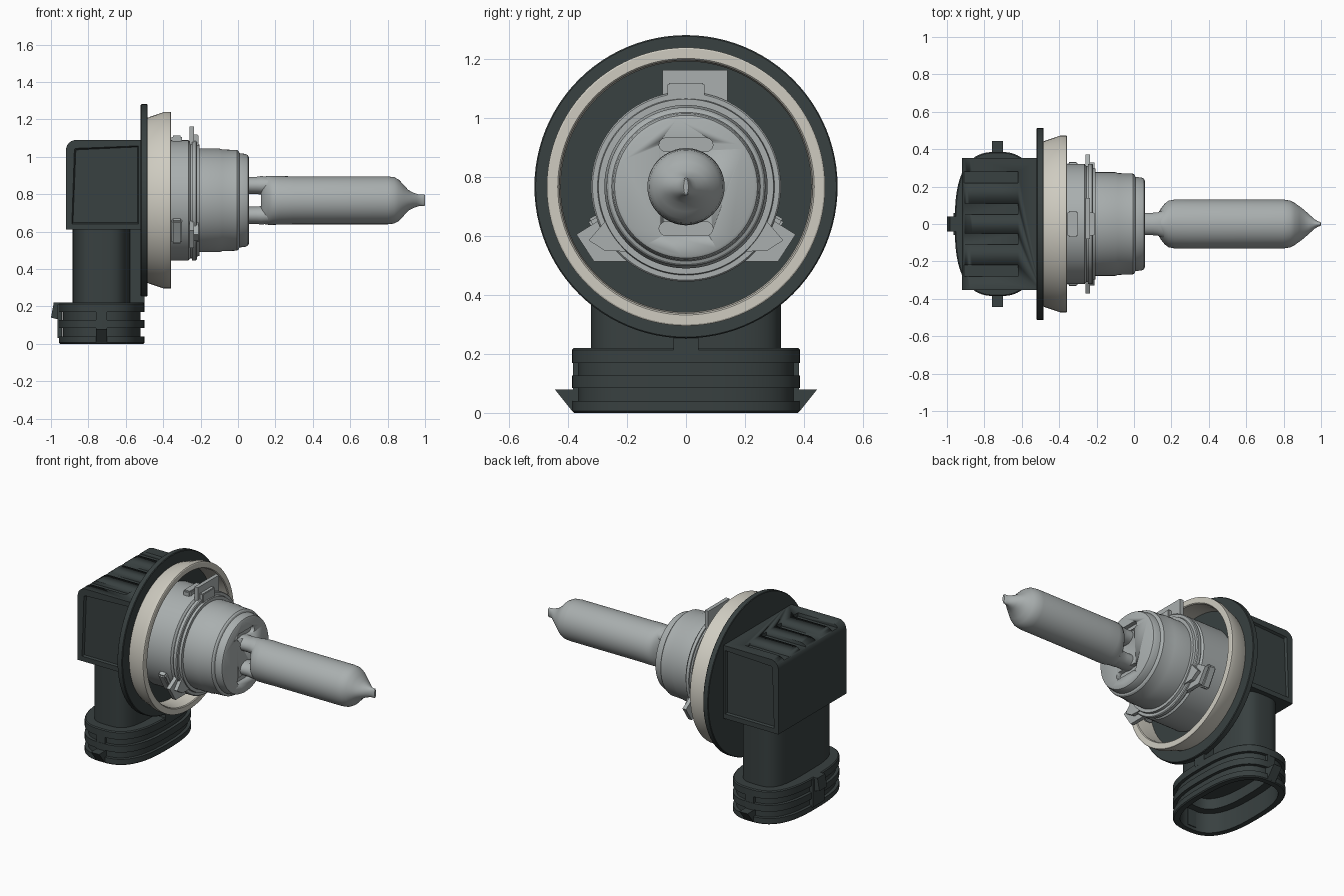
import bpy, bmesh, math
from mathutils import Vector, Matrix

if "Cube" in bpy.data.objects:
    bpy.data.objects.remove(bpy.data.objects["Cube"])

CZ = 0.767  # height of the bulb axis


def material(name, rgb):
    m = bpy.data.materials.new(name)
    m.diffuse_color = (*rgb, 1)
    m.use_nodes = True
    m.node_tree.nodes["Principled BSDF"].inputs["Base Color"].default_value = m.diffuse_color
    return m


DARK = material("dark_plastic", (0.04, 0.052, 0.052))
SEAL = material("seal_rubber", (0.62, 0.60, 0.53))
METAL = material("metal", (0.40, 0.43, 0.43))


def finish(name, bm, mat, angle=30):
    bmesh.ops.recalc_face_normals(bm, faces=bm.faces)
    me = bpy.data.meshes.new(name)
    bm.to_mesh(me)
    bm.free()
    ob = bpy.data.objects.new(name, me)
    bpy.context.collection.objects.link(ob)
    me.materials.append(mat)
    bpy.ops.object.select_all(action='DESELECT')
    ob.select_set(True)
    bpy.context.view_layer.objects.active = ob
    bpy.ops.object.shade_smooth_by_angle(angle=math.radians(angle))
    return ob


def loft(name, rings, mat, closed=False):
    """Skin a list of point loops; cap the ends unless the loops close up."""
    bm = bmesh.new()
    vs = [[bm.verts.new(p) for p in r] for r in rings]
    n = len(vs[0])
    pairs = list(zip(vs, vs[1:])) + ([(vs[-1], vs[0])] if closed else [])
    for a, b in pairs:
        for i in range(n):
            j = (i + 1) % n
            bm.faces.new((a[i], a[j], b[j], b[i]))
    if not closed:
        bm.faces.new(vs[0])
        bm.faces.new(vs[-1])
    return finish(name, bm, mat)


def ring_x(x, ry, rz=None, dz=0, n=64):
    rz = ry if rz is None else rz
    return [(x, ry * math.cos(t), CZ + dz + rz * math.sin(t))
            for t in (2 * math.pi * i / n for i in range(n))]


def lathe(name, profile, mat, closed=False, n=96):
    return loft(name, [ring_x(x, r, n=n) for x, r in profile], mat, closed)


def oval_z(z, cx, a, b, e=2.7, n=72):
    """Rounded-oblong (superellipse) loop at height z."""
    pts = []
    for i in range(n):
        c, s = math.cos(2 * math.pi * i / n), math.sin(2 * math.pi * i / n)
        pts.append((cx + a * math.copysign(abs(c) ** (2 / e), c),
                    b * math.copysign(abs(s) ** (2 / e), s), z))
    return pts


def box_mesh(x, y, z):
    bm = bmesh.new()
    bmesh.ops.create_cube(bm, size=1)
    for v in bm.verts:
        v.co = [lo if c < 0 else hi for c, (lo, hi) in zip(v.co, (x, y, z))]
    return bm


def box(name, x, y, z, mat, bevel=0):
    bm = box_mesh(x, y, z)
    if bevel:
        bmesh.ops.bevel(bm, geom=bm.edges[:], offset=bevel, segments=2, affect='EDGES')
    return finish(name, bm, mat)


def cut(target, cutter):
    cutter.hide_render = True
    mod = target.modifiers.new("cut", 'BOOLEAN')
    mod.object, mod.solver = cutter, 'EXACT'
    bpy.ops.object.select_all(action='DESELECT')
    bpy.context.view_layer.objects.active = target
    bpy.ops.object.modifier_apply(modifier=mod.name)
    bpy.data.objects.remove(cutter)


def plate(name, yz, x0, x1, mat):
    """Flat outline in the y-z plane given thickness along x."""
    return loft(name, [[(x, y, z) for y, z in yz] for x in (x0, x1)], mat)


# Rear housing: rounded back-top edge, recessed side panels, grooved top
bm = box_mesh((-0.92, -0.50), (-0.353, 0.353), (0.61, 1.09))
edge = [e for e in bm.edges if all(v.co.x < -0.9 and v.co.z > 1 for v in e.verts)]
bmesh.ops.bevel(bm, geom=edge, offset=0.055, segments=6, affect='EDGES', profile=0.5)
bm.normal_update()
sides = [f for f in bm.faces if abs(f.normal.y) > 0.9]
bmesh.ops.inset_individual(bm, faces=sides, thickness=0.045)
bmesh.ops.inset_individual(bm, faces=sides, thickness=0.008, depth=-0.015)
housing = finish("housing", bm, DARK)
for y in (-0.25, -0.08, 0.08, 0.25):
    cut(housing, box("groove_cutter", (-1.0, -0.62), (y - 0.03, y + 0.03), (1.067, 1.2), DARK))

# Neck, rib behind the flange and connector socket (open underneath)
loft("neck", [oval_z(z, -0.73, 0.155, 0.322, 3.5) for z in (0.2, 0.63)], DARK)
box("neck_rib", (-0.60, -0.50), (-0.042, 0.042), (0.2, 0.63), DARK)
socket = [(0.205, 0.09), (0.13, 0.09), (0.13, 0.04), (0.0, 0.04), (0.0, 0.006), (0.006, 0),
          (0.04, 0), (0.04, 0.02), (0.085, 0.02), (0.085, 0), (0.127, 0), (0.127, 0.02),
          (0.17, 0.02), (0.17, 0), (0.214, 0), (0.22, 0.006)]
loft("connector_socket", [oval_z(z, -0.729, 0.229 - d, 0.386 - d) for z, d in socket], DARK)
box("rear_key", (-0.965, -0.94), (-0.06, 0.06), (0.03, 0.21), DARK)
loft("rear_latch", [[(-0.94, y, 0.125), (-1.0, y, 0.14), (-0.985, y, 0.22), (-0.94, y, 0.22)]
                    for y in (-0.04, 0.04)], DARK)
for s, side in ((-1, "front"), (1, "back")):
    loft(side + "_latch", [[(x, s * 0.36, 0.005), (x, s * 0.385, 0.005), (x, s * 0.445, 0.08),
                            (x, s * 0.36, 0.08)] for x in (-0.76, -0.70)], DARK)
    box(side + "_key", (-0.76, -0.70), sorted((s * 0.34, s * 0.384)), (0.02, 0.2), DARK)

# Flange disc and sealing ring
lathe("flange", [(-0.52, 0.51), (-0.517, 0.514), (-0.487, 0.514), (-0.483, 0.51)], DARK)
lathe("seal_ring", [(-0.487, 0.425), (-0.487, 0.44), (-0.47, 0.447), (-0.395, 0.472),
                    (-0.36, 0.472), (-0.357, 0.467), (-0.357, 0.435), (-0.362, 0.43),
                    (-0.40, 0.425)], SEAL, closed=True)

# Metal base, mounting ring with three tabs
lathe("metal_base", [(-0.49, 0.322), (-0.265, 0.322), (-0.255, 0.31), (-0.225, 0.31),
                     (-0.225, 0.25)], METAL)
lathe("mounting_ring", [(-0.245, 0.27), (-0.245, 0.322), (-0.225, 0.322), (-0.22, 0.317),
                        (-0.22, 0.30), (-0.205, 0.297), (-0.205, 0.27)], METAL, closed=True)
plate("top_tab", [(-0.08, 1.03), (0.14, 1.03), (0.14, 1.163), (-0.08, 1.163)],
      -0.26, -0.235, METAL)
box("top_clip", (-0.24, -0.212), (-0.062, 0.062), (1.035, 1.118), METAL, 0.004)
for s, side in ((-1, "front"), (1, "back")):
    outer = [(0.28, 0.66), (0.30, 0.65), (0.372, 0.605), (0.312, 0.513), (0.12, 0.513), (0.2, 0.6)]
    inner = [(0.27, 0.655), (0.33, 0.585), (0.275, 0.55), (0.14, 0.545), (0.19, 0.6)]
    plate(side + "_tab", [(s * y, z) for y, z in outer], -0.26, -0.235, METAL)
    plate(side + "_clip", [(s * y, z) for y, z in inner], -0.24, -0.212, METAL)
# Small locating lugs on the base
for k in range(3):
    lug = box("base_lug_%d" % (k + 1), (-0.355, -0.30), (-0.07, 0.07), (1.05, 1.113), METAL, 0.008)
    if k:
        c = Vector((0, 0, CZ))
        lug.data.transform(Matrix.Translation(c) @ Matrix.Rotation(k * 2 * math.pi / 3, 4, 'X')
                           @ Matrix.Translation(-c))

# Stepped collar with slotted front plate
collar = lathe("collar", [(-0.24, 0.277), (-0.10, 0.277), (-0.085, 0.272), (-0.005, 0.269),
                          (0.004, 0.262), (0.008, 0.252), (0.04, 0.248), (0.053, 0.242),
                          (0.058, 0.232)], METAL)
for dz in (-0.142, 0.142):
    cut(collar, loft("slot_cutter", [
        [(x, math.copysign(0.068, math.cos(t)) + 0.023 * math.cos(t), CZ + dz + 0.023 * math.sin(t))
         for t in (2 * math.pi * (i + 0.5) / 24 for i in range(24))] for x in (0.03, 0.1)], METAL))

# Bulb capsule: two flattened legs, tube, pinched tip
for dz, place in ((-0.08, "lower"), (0.08, "upper")):
    legs = [(0.03, 0.06, 0.046), (0.10, 0.06, 0.046), (0.125, 0.062, 0.05), (0.16, 0.075, 0.045)]
    loft(place + "_bulb_leg", [ring_x(x, ry, rz, dz, 32) for x, ry, rz in legs], METAL)
sections = [(0.122, 0.035, 0.09), (0.13, 0.06, 0.12), (0.145, 0.085, 0.128), (0.165, 0.11, 0.131),
            (0.185, 0.125, 0.131), (0.22, 0.131, 0.130), (0.30, 0.131, 0.128), (0.80, 0.131, 0.128),
            (0.835, 0.125, 0.124), (0.86, 0.112, 0.110), (0.885, 0.094, 0.084),
            (0.91, 0.075, 0.056), (0.935, 0.053, 0.042), (0.955, 0.035, 0.035),
            (0.968, 0.024, 0.031), (0.985, 0.014, 0.031), (0.996, 0.011, 0.031), (1.0, 0.008, 0.026)]
loft("bulb_capsule", [ring_x(x, ry, rz) for x, ry, rz in sections], METAL)
